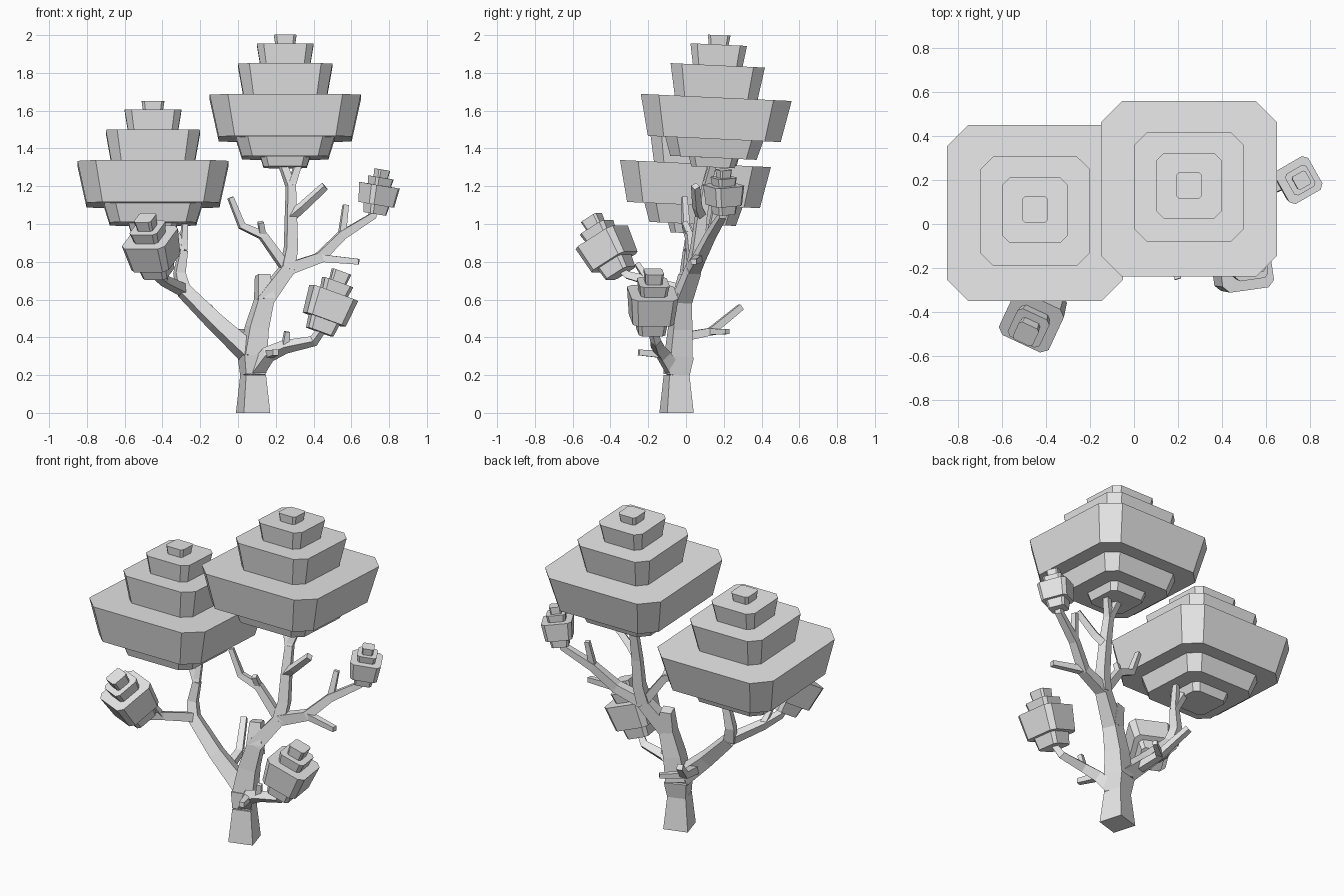
import bpy, bmesh
from math import radians
from mathutils import Vector, Euler

cube = bpy.data.objects.get("Cube")
if cube:
    bpy.data.objects.remove(cube, do_unlink=True)

grey = bpy.data.materials.new("plain grey")
grey.use_nodes = True
grey.diffuse_color = (.8, .8, .8, 1)
shader = grey.node_tree.nodes["Principled BSDF"]
shader.inputs["Base Color"].default_value = grey.diffuse_color


def make_object(bm, name):
    bmesh.ops.recalc_face_normals(bm, faces=bm.faces)
    mesh = bpy.data.meshes.new(name)
    bm.to_mesh(mesh)
    bm.free()
    mesh.materials.append(grey)
    obj = bpy.data.objects.new(name, mesh)
    bpy.context.collection.objects.link(obj)
    return obj


def loft(bm, rings):
    """Skin a list of point rings and cap both ends."""
    loops = [[bm.verts.new(point) for point in ring] for ring in rings]
    for lower, upper in zip(loops, loops[1:]):
        for i in range(len(lower)):
            bm.faces.new((lower[i - 1], lower[i], upper[i], upper[i - 1]))
    bm.faces.new(loops[0])
    bm.faces.new(loops[-1])


def chamfered_square(half, z):
    """Each corner gives two points, walked in alternating order."""
    inner = half * .76
    ring = []
    for sx, sy in ((1, -1), (1, 1), (-1, 1), (-1, -1)):
        pair = [Vector((sx * inner, sy * half, z)), Vector((sx * half, sy * inner, z))]
        ring += pair if sx != sy else pair[::-1]
    return ring


def crown(name, tiers, bottom, place, tilt, scale=1):
    """Stack of blocks that each flare upwards; tiers hold half width and height."""
    bm = bmesh.new()
    for half, height in tiers:
        top = bottom + height
        loft(bm, [chamfered_square(half * .88, bottom), chamfered_square(half, top)])
        bottom = top
    obj = make_object(bm, name)
    obj.location = place
    obj.rotation_euler = Euler([radians(angle) for angle in tilt])
    obj.scale = (scale, scale, scale)


def limb(name, thick, thin, *joints):
    """Square branch that tapers evenly from thick to thin along its joints."""
    points = [Vector(joint) for joint in joints]
    steps = [(end - start).normalized() for start, end in zip(points, points[1:])]
    bends = [(a + b).normalized() for a, b in zip(steps, steps[1:])]
    aims = [steps[0], *bends, steps[-1]]
    side = Vector((1, .3, 0))
    if abs(aims[0].dot(side)) > .8:
        side = Vector((0, 0, 1))
    side = (side - aims[0] * side.dot(aims[0])).normalized()
    rings = []
    previous = aims[0]
    for i, (point, aim) in enumerate(zip(points, aims)):
        side = previous.rotation_difference(aim) @ side
        previous = aim
        half = thick + (thin - thick) * i / (len(points) - 1)
        u, v = side * half, aim.cross(side) * half
        rings.append([point + u + v, point - u + v, point - u - v, point + u - v])
    bm = bmesh.new()
    loft(bm, rings)
    make_object(bm, name)


# Large stepped crowns
large_tiers = [(.13, .05), (.26, .1), (.4, .22), (.25, .17), (.15, .11), (.06, .05)]
crown("left_large_crown", large_tiers, -.37, (.25, .16, 1.67), (-2.7, 0, 0))
crown("right_large_crown", large_tiers, -.37, (-.45, .05, 1.32), (-2.7, 0, 0))

# Small stepped crowns
small_tiers = [(.08, .07), (.125, .15), (.08, .06), (.05, .06)]
crown("front_right_small_crown", small_tiers, -.14, (-.45, -.41, .86), (30, 0, -25))
crown("front_left_small_crown", small_tiers, -.14, (.48, -.18, .56), (0, 20, 8))
crown("left_small_crown", small_tiers, -.14, (.74, .2, 1.15), (5, 8, 30), scale=.7)

# Joints where several limbs meet
neck = (.08, -.05, .2)
crotch = (.08, -.04, .3)
stem_bend = (.14, -.02, .6)
stem_fork = (.26, .04, .76)
bough_fork = (-.29, -.02, .65)
bough_top = (-.29, .01, .86)
back_fork = (-.08, .13, .43)
upper_bend = (.28, .08, 1.04)
upper_top = (.28, .11, 1.2)
upper_twig_fork = (.13, .02, .94)
left_low_fork = (.43, .07, .82)
left_high_fork = (.55, .13, .94)
front_fork = (.16, -.12, .31)
front_twig_fork = (.25, -.15, .35)
front_right_fork = (-.39, -.2, .7)

# Trunk and main stem
limb("trunk", .073, .055, (.08, -.05, 0), neck)
limb("trunk_collar", .055, .066, neck, crotch)
limb("main_stem", .06, .035, crotch, (.1, -.03, .45), stem_bend, stem_fork)
limb("trunk_stump", .045, .033, stem_bend, (.13, 0, .73))

# Right bough with its forks
limb("right_bough", .05, .032, crotch, (0, -.04, .37), (-.12, -.04, .48), bough_fork)
limb("right_bough_riser", .032, .021, bough_fork, (-.31, 0, .74), bough_top)
limb("right_bough_fork", .02, .018, bough_top, (-.36, .03, 1))
limb("right_bough_twig", .018, .014, bough_top, (-.28, .04, 1.03))
limb("front_right_branch", .026, .016, bough_fork, front_right_fork,
     (-.43, -.31, .73), (-.44, -.37, .78))
limb("front_right_twig", .017, .013, front_right_fork, (-.41, -.26, .79))
limb("back_branch", .024, .017, (-.05, -.03, .4), back_fork, (-.16, .29, .56))
limb("back_twig", .017, .013, back_fork, (.03, .22, .43))

# Upper stem under the tall crown
limb("upper_stem", .035, .022, stem_fork, (.28, .06, .87), upper_bend, upper_top)
limb("upper_stem_fork", .022, .018, upper_top, (.23, .14, 1.33))
limb("upper_stem_twig", .02, .016, upper_top, (.33, .15, 1.35))
limb("upper_left_twig", .022, .017, upper_bend, (.34, .06, 1.09), (.46, .05, 1.2))
limb("upper_right_branch", .025, .014, stem_fork, upper_twig_fork,
     (.02, 0, .99), (-.04, -.01, 1.14))
limb("upper_right_twig", .017, .014, upper_twig_fork, (.12, -.01, 1.01))

# Left branch and its twigs
limb("left_branch", .032, .015, stem_fork, left_low_fork, left_high_fork,
     (.71, .19, 1.04), (.72, .2, 1.1))
limb("left_low_twig", .02, .015, left_low_fork, (.64, .04, .8))
limb("left_high_twig", .018, .014, left_high_fork, (.57, .16, 1.1))

# Low front branch
limb("front_left_branch", .036, .016, neck, front_fork, front_twig_fork,
     (.4, -.16, .38), (.45, -.18, .45))
limb("front_low_twig", .02, .015, front_fork, (.2, -.25, .32))
limb("front_left_twig", .018, .013, front_twig_fork, (.26, -.16, .43))
